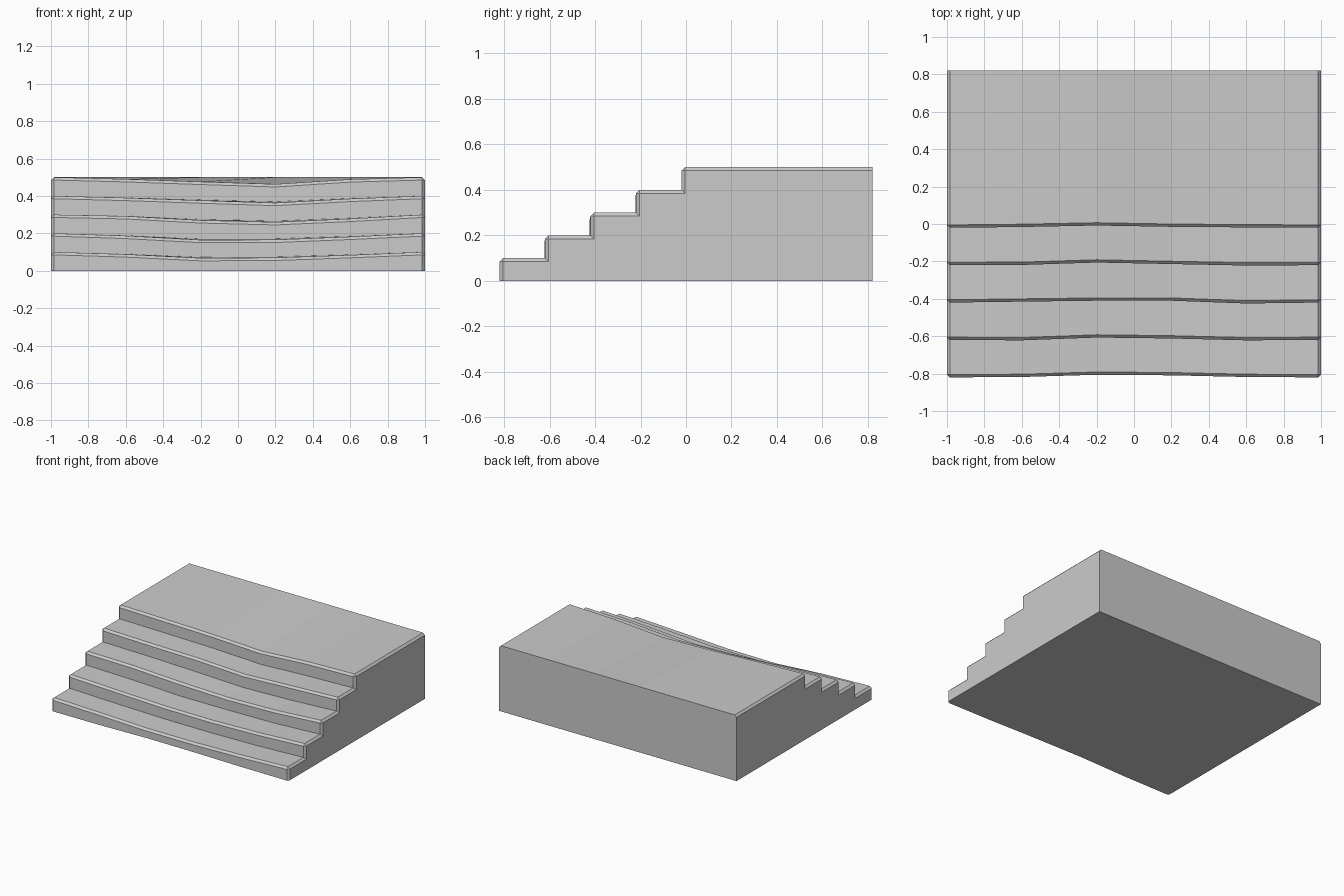
import bpy
import bmesh

old = bpy.data.objects.get("Cube")
if old:
    bpy.data.objects.remove(old)

STEPS, RISE, RUN = 5, 0.1, 0.2
FRONT, BACK, BEVEL = -0.82, 0.82, 0.015
STATIONS = [-1, -0.6, -0.2, 0.2, 0.6, 1]

# Wear of each step across the width: drop of the tread edge, shift of the riser
DROP = [
    [0, 0.012, 0.032, 0.03, 0.016, 0],
    [0, 0.013, 0.035, 0.034, 0.018, 0],
    [0, 0.008, 0.03, 0.04, 0.022, 0],
    [0, 0.01, 0.024, 0.037, 0.015, 0],
    [0, 0.01, 0.024, 0.037, 0.011, 0],
]
SHIFT = [
    [0, 0.002, 0.014, 0.011, 0.002, 0],
    [0, -0.002, 0.013, 0.008, -0.002, 0],
    [0, 0.005, 0.01, 0.01, -0.005, 0],
    [0, 0.001, 0.014, 0.006, -0.002, 0],
    [0, 0.004, 0.012, 0.005, 0.002, 0],
]


def section(station, end_cap):
    """Stair outline in y and z at one station; the end cap is drawn in by the bevel."""
    inset = BEVEL if end_cap else 0
    points = []
    floor = 0
    for k in range(STEPS):
        y = FRONT + RUN * k + SHIFT[k][station]
        z = RISE * (k + 1) - DROP[k][station]
        points.append((y + inset, floor))
        points.append((y + inset, z - BEVEL))
        points.append((y + BEVEL, z - inset))
        floor = z + 0.15 * DROP[k][station] - inset
    points.append((BACK, RISE * STEPS - inset))
    points.append((BACK, 0))
    return points


# Loft the worn sections, with a chamfered end on either side
last = len(STATIONS) - 1
loft = [(-1, section(0, True)), (BEVEL - 1, section(0, False))]
loft += [(STATIONS[i], section(i, False)) for i in range(1, last)]
loft += [(1 - BEVEL, section(last, False)), (1, section(last, True))]

bm = bmesh.new()
rings = [[bm.verts.new((x, y, z)) for y, z in outline] for x, outline in loft]
count = len(rings[0])
for a, b in zip(rings, rings[1:]):
    for i in range(count):
        j = (i + 1) % count
        bm.faces.new((a[i], a[j], b[j], b[i]))
bm.faces.new(rings[0])
bm.faces.new(rings[-1])
bmesh.ops.remove_doubles(bm, verts=bm.verts, dist=0.0001)
bmesh.ops.recalc_face_normals(bm, faces=bm.faces)

mesh = bpy.data.meshes.new("worn_stairs")
bm.to_mesh(mesh)
bm.free()
stairs = bpy.data.objects.new("worn_stairs", mesh)
bpy.context.collection.objects.link(stairs)

# Stone colour
stone = bpy.data.materials.new("grey stone")
stone.use_nodes = True
colour = (0.6, 0.6, 0.6, 1)
stone.diffuse_color = colour
stone.node_tree.nodes["Principled BSDF"].inputs["Base Color"].default_value = colour
mesh.materials.append(stone)
